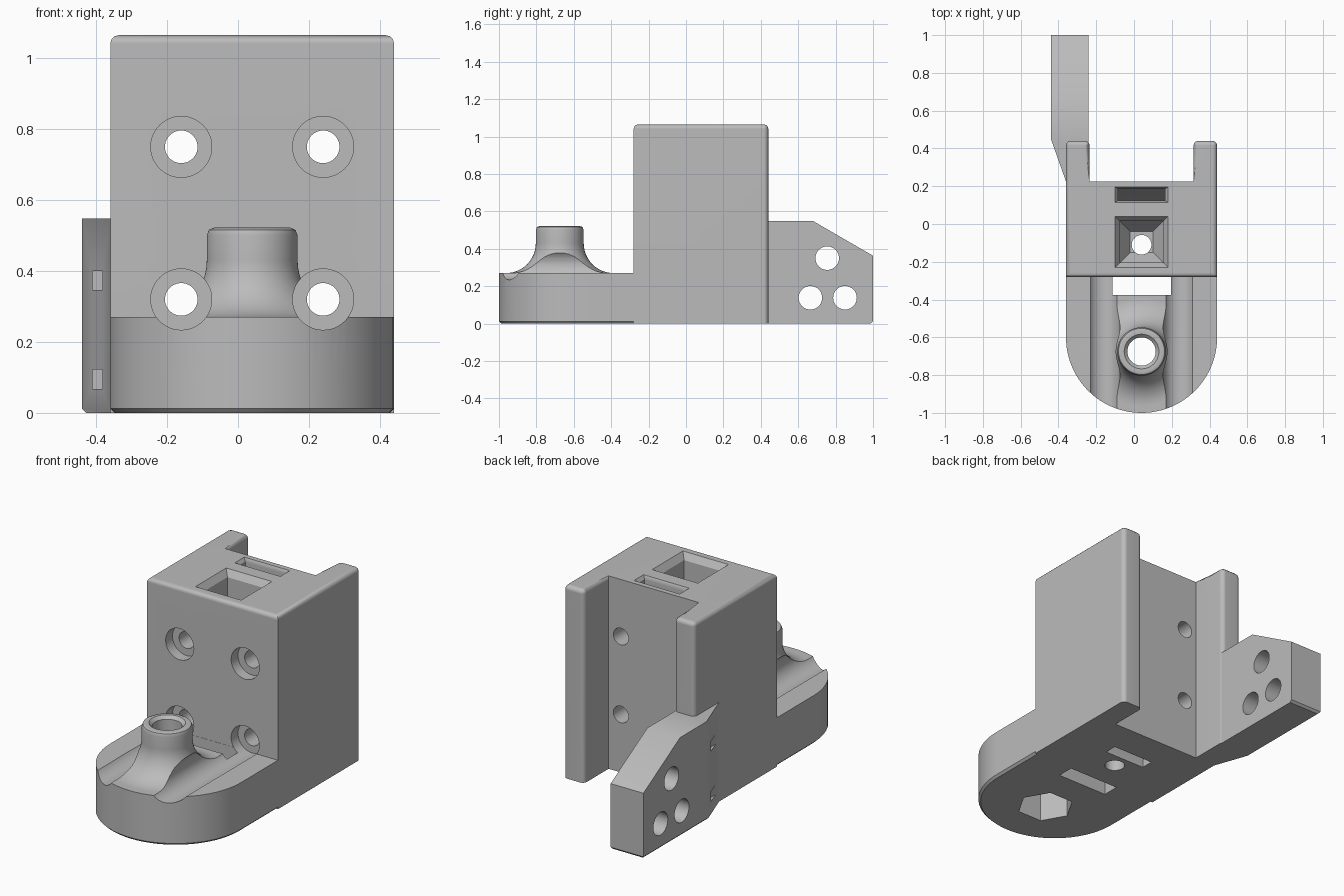
import bpy, bmesh, math
from mathutils import Matrix, Vector

if "Cube" in bpy.data.objects:
    bpy.data.objects.remove(bpy.data.objects["Cube"])

grey = bpy.data.materials.new("plain_grey")
grey.use_nodes = True
colour = (0.5, 0.5, 0.5, 1)
grey.diffuse_color = colour
grey.node_tree.nodes["Principled BSDF"].inputs["Base Color"].default_value = colour

CX = 0.04            # centre line of the mount
BOSS_Y = -0.675
AXES = {"x": Matrix(((0, 0, 1), (1, 0, 0), (0, 1, 0))).to_4x4(),
        "y": Matrix(((1, 0, 0), (0, 0, -1), (0, 1, 0))).to_4x4(),
        "z": Matrix.Identity(4)}


def finish(name, bm):
    bmesh.ops.recalc_face_normals(bm, faces=bm.faces[:])
    mesh = bpy.data.meshes.new(name)
    bm.to_mesh(mesh)
    bm.free()
    mesh.materials.append(grey)
    ob = bpy.data.objects.new(name, mesh)
    bpy.context.scene.collection.objects.link(ob)
    return ob


def prism(name, outline, low, high, axis="z", rule=None, width=0.02, segments=3):
    """Extrude an outline along an axis; round the edges picked by rule."""
    bm = bmesh.new()
    face = bm.faces.new([bm.verts.new((a, b, low)) for a, b in outline])
    grown = bmesh.ops.extrude_face_region(bm, geom=[face])["geom"]
    top = [v for v in grown if isinstance(v, bmesh.types.BMVert)]
    bmesh.ops.translate(bm, verts=top, vec=(0, 0, high - low))
    if axis == "y":
        # the y mapping flips depth, so mirror it back
        bmesh.ops.scale(bm, vec=(1, 1, -1), verts=bm.verts[:])
    bm.transform(AXES[axis])
    bmesh.ops.recalc_face_normals(bm, faces=bm.faces[:])
    if rule:
        edges = [e for e in bm.edges if rule(e.verts[0].co, e.verts[1].co)]
        bmesh.ops.bevel(bm, geom=edges, offset=width, segments=segments,
                        profile=0.5, affect="EDGES")
    return finish(name, bm)


def box(name, x, y, z):
    return prism(name, [(x[0], y[0]), (x[1], y[0]), (x[1], y[1]), (x[0], y[1])], *z)


def circle(a, b, r, n=40):
    return [(a + r * math.cos(2 * math.pi * i / n),
             b + r * math.sin(2 * math.pi * i / n)) for i in range(n)]


def loft(name, rings):
    """Join matching rings of points into a closed solid."""
    bm = bmesh.new()
    loops = [[bm.verts.new(p) for p in ring] for ring in rings]
    n = len(loops[0])
    for a, b in zip(loops, loops[1:]):
        for i in range(n):
            j = (i + 1) % n
            bm.faces.new((a[i], a[j], b[j], b[i]))
    bm.faces.new(loops[0][::-1])
    bm.faces.new(loops[-1])
    return finish(name, bm)


def lathe(name, x, y, profile, n=64):
    return loft(name, [[(a, b, z) for a, b in circle(x, y, r, n)] for r, z in profile])


def square_ring(half_x, half_y, y, z):
    return [(CX + sx * half_x, y + sy * half_y, z)
            for sx, sy in ((-1, -1), (1, -1), (1, 1), (-1, 1))]


def combine(target, tool, operation):
    mod = target.modifiers.new("combine", "BOOLEAN")
    mod.operation, mod.solver, mod.object = operation, "EXACT", tool
    graph = bpy.context.evaluated_depsgraph_get()
    graph.update()
    mesh = bpy.data.meshes.new_from_object(target.evaluated_get(graph))
    target.modifiers.clear()
    target.data = mesh
    bpy.data.objects.remove(tool)


# Upright block with two rear side walls
def upright_edges(a, b):
    if a.z > 1 and b.z > 1:
        inner = abs(a.y - 0.225) < 0.01 and abs(b.y - 0.225) < 0.01
        return not inner
    vertical = abs(a.z - b.z) > 0.5
    return vertical and a.y > 0.3


half = [(0.4, -0.28), (0.4, 0.44), (0.275, 0.44), (0.275, 0.225)]
outline = [(CX + x, y) for x, y in half] + [(CX - x, y) for x, y in reversed(half)]
mount = prism("mount_body", outline, 0, 1.065, "z", upright_edges, 0.024)

# Round-nosed base
nose = [(CX + 0.4 * math.cos(t), -0.6 + 0.4 * math.sin(t))
        for t in [math.pi + math.pi * i / 48 for i in range(49)]]
base = prism("base", nose + [(CX + 0.4, 0.1), (CX - 0.4, 0.1)], 0, 0.27, "z",
             lambda a, b: max(a.z, b.z) < 0.01 and min(a.y, b.y) < 0.09, 0.012, 1)
combine(mount, base, "UNION")

# Flared boss
flare = [(0.288 - 0.16 * math.cos(t), 0.43 - 0.16 * math.sin(t))
         for t in [math.pi / 2 * (1 - i / 12) for i in range(13)]]
combine(mount, lathe("boss", CX, BOSS_Y, [(0.288, 0.1)] + flare +
                     [(0.128, 0.5), (0.122, 0.516), (0.108, 0.522)]), "UNION")

# Side bracket: plan outline trimmed by a sloping top
plan = [(-0.24, 0.3), (-0.34, 0.225), (-0.36, 0.225), (-0.44, 0.45), (-0.44, 1), (-0.24, 1)]
bracket = prism("bracket", plan, 0, 0.548, "z",
                lambda a, b: (a.z < 0.01 and b.z < 0.01) and min(a.y, b.y) > 0.4, 0.012, 1)
slope = prism("slope_cutter", [(0.68, 0.548), (1.1, 0.305), (1.1, 0.7), (0.68, 0.7)], -0.6, 0, "x")
combine(bracket, slope, "DIFFERENCE")
combine(mount, bracket, "UNION")

# Bracket holes and small side slots
for y, z in ((0.755, 0.35), (0.665, 0.138), (0.85, 0.138)):
    combine(mount, prism("cross_hole", circle(y, z, 0.063), -0.6, -0.1, "x"), "DIFFERENCE")
for z in (0.095, 0.373):
    combine(mount, box("side_slot", (-0.41, -0.382), (0.2, 0.5), (z - 0.027, z + 0.027)),
            "DIFFERENCE")

# Bolt holes; the lower recesses run forward as channels in the base
for x in (CX - 0.2, CX + 0.2):
    for z in (0.32, 0.75):
        combine(mount, prism("recess", circle(x, z, 0.086, 48), -1.1, -0.22, "y"), "DIFFERENCE")
        combine(mount, prism("bolt_hole", circle(x, z, 0.046), -0.5, 0.4, "y"), "DIFFERENCE")

# Boss bore with hexagonal nut pocket
combine(mount, lathe("boss_bore", CX, BOSS_Y, [(0.075, -0.1), (0.075, 0.505), (0.1, 0.53)], 40),
        "DIFFERENCE")
combine(mount, prism("nut_pocket", circle(CX, BOSS_Y, 0.148, 6), -0.1, 0.17), "DIFFERENCE")

# Slot through the base in front of the block
combine(mount, box("base_slot", (CX - 0.155, CX + 0.155), (-0.375, -0.281), (-0.1, 0.4)),
        "DIFFERENCE")

# Top pocket funnelling into a small round hole
combine(mount, loft("top_pocket", [square_ring(h, h - 0.005, -0.095, z) for h, z in
                    ((0.06, 0.42), (0.115, 0.5), (0.115, 1.03), (0.14, 1.066), (0.14, 1.1))]),
        "DIFFERENCE")
combine(mount, prism("drain_hole", circle(CX, -0.11, 0.052), -0.1, 0.6), "DIFFERENCE")

# Narrow strap slot, bending forward towards the underside
combine(mount, loft("strap_slot", [square_ring(w, d, y, z) for w, d, y, z in
                    ((0.125, 0.035, 0, -0.05), (0.125, 0.035, 0.01, 0.05),
                     (0.125, 0.03, 0.155, 0.4), (0.125, 0.03, 0.155, 1.045),
                     (0.14, 0.042, 0.155, 1.066), (0.14, 0.042, 0.155, 1.1))]),
        "DIFFERENCE")

# Smooth the curves, keep the edges crisp
bpy.ops.object.select_all(action="DESELECT")
mount.select_set(True)
bpy.context.view_layer.objects.active = mount
bpy.ops.object.shade_smooth_by_angle(angle=math.radians(31))
weighted = mount.modifiers.new("even_shading", "WEIGHTED_NORMAL")
weighted.keep_sharp = True
